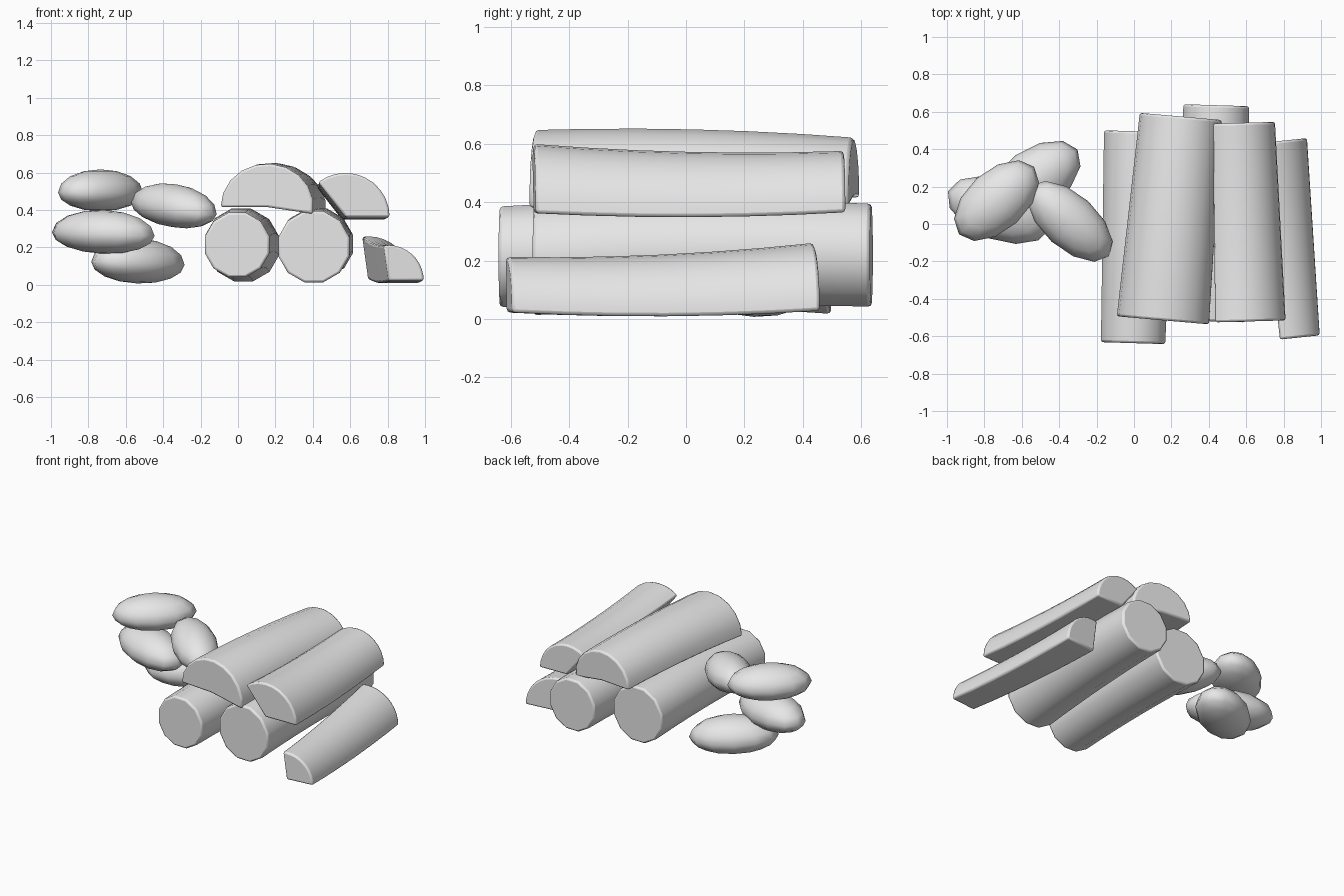
import bpy, bmesh, math
from mathutils import Vector, Euler

if "Cube" in bpy.data.objects:
    bpy.data.objects.remove(bpy.data.objects["Cube"])

grey = bpy.data.materials.new("pale_grey")
grey.use_nodes = True
grey.diffuse_color = (0.8, 0.8, 0.8, 1)
grey.node_tree.nodes["Principled BSDF"].inputs["Base Color"].default_value = (0.8, 0.8, 0.8, 1)


def finish(name, bm, bevel=0, angle=40):
    bmesh.ops.recalc_face_normals(bm, faces=bm.faces)
    mesh = bpy.data.meshes.new(name)
    bm.to_mesh(mesh)
    bm.free()
    mesh.materials.append(grey)
    ob = bpy.data.objects.new(name, mesh)
    bpy.context.collection.objects.link(ob)
    if bevel:
        mod = ob.modifiers.new("worn_edges", 'BEVEL')
        mod.width, mod.segments = bevel, 2
        mod.limit_method, mod.angle_limit = 'ANGLE', math.radians(45)
    bpy.ops.object.select_all(action='DESELECT')
    ob.select_set(True)
    bpy.context.view_layer.objects.active = ob
    bpy.ops.object.shade_smooth_by_angle(angle=math.radians(angle))


def log(name, front, back, radii, arch=0.0, wedge=None, squash=1.0, rings=6):
    """Loft a round or split log between two end centres, bowed in z by arch."""
    bm = bmesh.new()
    front, back = Vector(front), Vector(back)
    along = (back - front).normalized()
    side = along.cross(Vector((0, 0, 1))).normalized()
    if wedge:
        steps = 10
        a0, a1 = (math.radians(a) for a in wedge)
        angles = [a0 + (a1 - a0) * i / steps for i in range(steps + 1)]
    else:
        angles = [math.tau * (i + 0.5) / 12 for i in range(12)]
    loops = []
    for k in range(rings + 1):
        t = k / rings
        c = front.lerp(back, t) + Vector((0, 0, arch * 4 * t * (1 - t)))
        r = radii[0] + (radii[1] - radii[0]) * t
        pts = [c + side * r * math.cos(a) + Vector((0, 0, r * squash * math.sin(a))) for a in angles]
        if wedge:
            pts.append(c)
        loops.append([bm.verts.new(p) for p in pts])
    n = len(loops[0])
    for lo, hi in zip(loops, loops[1:]):
        for i in range(n):
            j = (i + 1) % n
            bm.faces.new((lo[i], lo[j], hi[j], hi[i]))
    bm.faces.new(loops[0])
    bm.faces.new(loops[-1])
    finish(name, bm, 0.012)


def stone(name, centre, size, yaw, pitch=0):
    """Flattened pebble, its underside a little shallower than its top."""
    bm = bmesh.new()
    bmesh.ops.create_uvsphere(bm, u_segments=12, v_segments=8, radius=1)
    turn = Euler((0, math.radians(pitch), math.radians(yaw))).to_matrix()
    for v in bm.verts:
        p = Vector((v.co.x * size[0], v.co.y * size[1], v.co.z * size[2]))
        p.z = p.z * (1.1 if p.z > 0 else 0.9) - 0.1 * size[2]
        v.co = turn @ p + Vector(centre)
    finish(name, bm, angle=50)


# Two round logs on the ground
log("round_log_right", (-0.005, -0.637, 0.213), (0.03, 0.495, 0.208), (0.178, 0.197), 0.015)
log("round_log_left", (0.405, -0.52, 0.203), (0.44, 0.635, 0.218), (0.197, 0.182), 0.015)

# Split logs: two stacked on top, one leaning on the ground
log("half_log", (0.155, -0.515, 0.415), (0.25, 0.575, 0.415), (0.25, 0.222), 0.015, (-9, 180), 0.93)
log("split_log", (0.575, -0.522, 0.362), (0.545, 0.54, 0.365), (0.237, 0.21), -0.015, (0, 128))
log("quarter_log", (0.805, -0.615, 0.022), (0.695, 0.435, 0.028), (0.19, 0.232), -0.016, (0, 98))

# Pile of stones
stone("top_stone", (-0.735, 0.125, 0.505), (0.27, 0.16, 0.112), 42, 0)
stone("middle_stone", (-0.72, 0.075, 0.283), (0.292, 0.162, 0.117), -20, 2)
stone("bottom_stone", (-0.535, 0.235, 0.127), (0.285, 0.165, 0.12), 35, 2)
stone("side_stone", (-0.342, 0.013, 0.423), (0.283, 0.146, 0.115), -42, 8)
